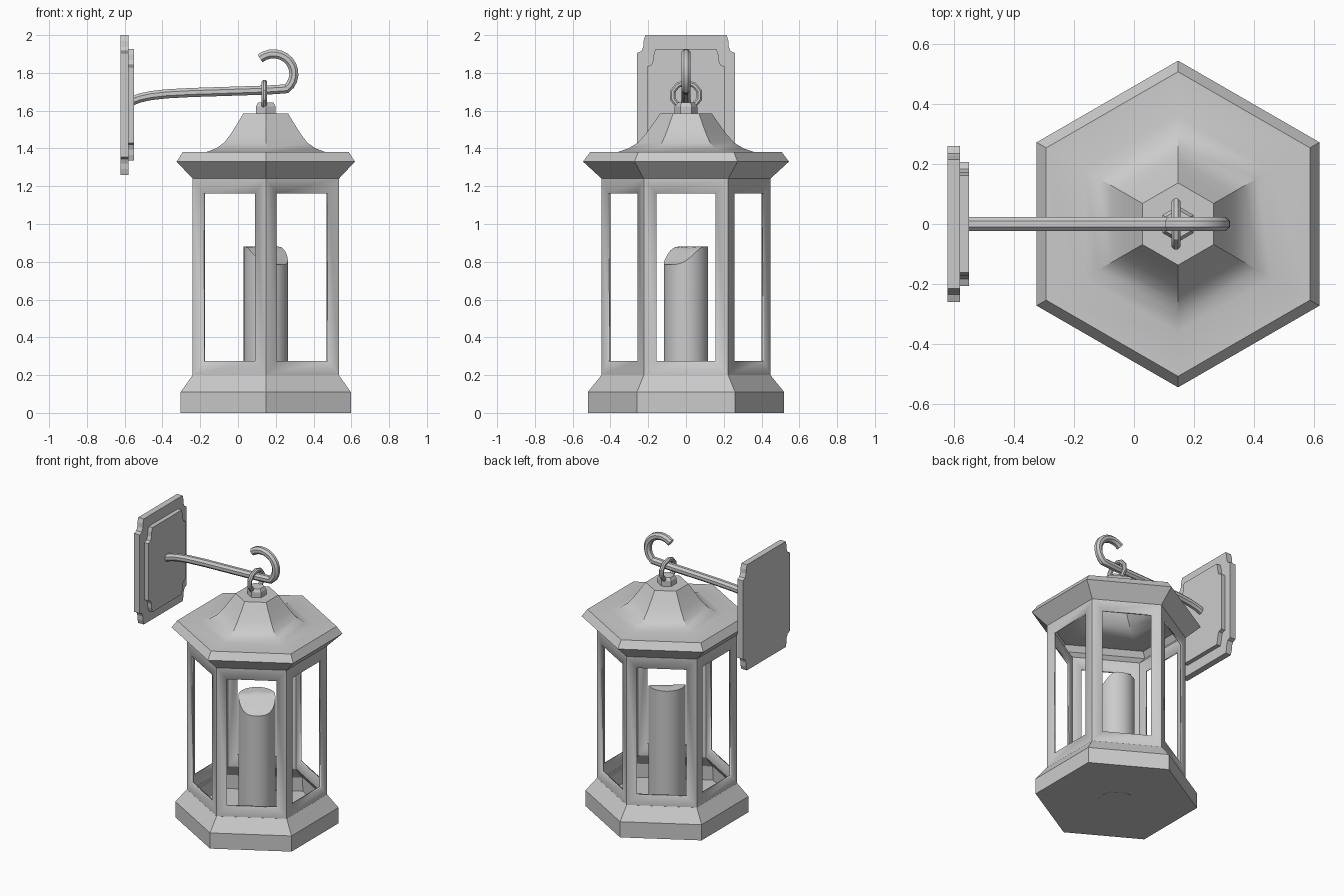
import bpy, bmesh, math
from mathutils import Vector

if "Cube" in bpy.data.objects:
    bpy.data.objects.remove(bpy.data.objects["Cube"])

CX = 0.147            # lantern axis
K = math.cos(math.pi / 6)


def finish(name, bm, smooth=None):
    bmesh.ops.recalc_face_normals(bm, faces=bm.faces[:])
    me = bpy.data.meshes.new(name)
    bm.to_mesh(me)
    bm.free()
    ob = bpy.data.objects.new(name, me)
    bpy.context.collection.objects.link(ob)
    if smooth:
        bpy.ops.object.select_all(action='DESELECT')
        ob.select_set(True)
        bpy.context.view_layer.objects.active = ob
        bpy.ops.object.shade_smooth_by_angle(angle=math.radians(smooth))
    return ob


def stack(bm, profile, n, start=math.pi / 2):
    """Closed stack of n-sided rings from (radius, z) points."""
    rings = []
    for r, z in profile:
        rings.append([bm.verts.new((CX + r * math.cos(start + i * math.tau / n),
                                    r * math.sin(start + i * math.tau / n), z))
                      for i in range(n)])
    for a, b in zip(rings, rings[1:]):
        for i in range(n):
            j = (i + 1) % n
            bm.faces.new((a[i], a[j], b[j], b[i]))
    bm.faces.new(rings[0][::-1])
    bm.faces.new(rings[-1])


def tube(name, pts, radius, sides, closed=False):
    """Sweep a round section along a path lying in a plane."""
    bm = bmesh.new()
    pts = [Vector(p) for p in pts]
    n = len(pts)
    normal = Vector((0, 1, 0)) if not closed else Vector((1, 0, 0))
    rings = []
    for i, p in enumerate(pts):
        a = pts[i - 1] if closed or i else p
        b = pts[(i + 1) % n] if closed or i < n - 1 else p
        side = (b - a).normalized().cross(normal)
        rings.append([bm.verts.new(p + radius * (side * math.cos(t) + normal * math.sin(t)))
                      for t in (math.tau * (k + 0.5) / sides for k in range(sides))])
    for i in range(n if closed else n - 1):
        a, b = rings[i], rings[(i + 1) % n]
        for k in range(sides):
            m = (k + 1) % sides
            bm.faces.new((a[k], a[m], b[m], b[k]))
    if not closed:
        bm.faces.new(rings[0])
        bm.faces.new(rings[-1])
    return finish(name, bm, 30)


# Lantern housing: hollow hexagonal shell with base, window walls and flared roof
bm = bmesh.new()
stack(bm, [(0.52, 0), (0.52, 0.11), (0.447, 0.2), (0.447, 1.24), (0.545, 1.33),
           (0.508, 1.38), (0.36, 1.382), (0.305, 1.4), (0.255, 1.43),
           (0.215, 1.475), (0.175, 1.53), (0.137, 1.585)], 6)
bmesh.ops.recalc_face_normals(bm, faces=bm.faces[:])
walls = [f for f in bm.faces if abs(f.calc_center_median().z - 0.72) < 0.01]
bmesh.ops.inset_individual(bm, faces=walls, thickness=0.066, use_even_offset=True)
for f in walls:
    for v in f.verts:
        v.co.z = 0.275 if v.co.z < 0.7 else 1.162
bmesh.ops.delete(bm, geom=walls, context='FACES')
housing = finish("lantern_housing", bm, 32)
shell = housing.modifiers.new("thickness", 'SOLIDIFY')
shell.thickness = 0.015
shell.offset = -1

# Hexagonal cap on the roof
bm = bmesh.new()
stack(bm, [(0.06, 1.575), (0.06, 1.622), (0.048, 1.642)], 6)
finish("roof_cap", bm)

# Candle with a melted, slanting top
bm = bmesh.new()
r = 0.117
stack(bm, [(r, -0.001), (r, 0.88), (r * 0.8, 0.88), (r * 0.55, 0.88), (r * 0.25, 0.88)], 40)
d = math.radians(-52)
for v in bm.verts:
    if v.co.z > 0.5:
        t = (v.co.x - CX) * math.cos(d) + v.co.y * math.sin(d)
        s = min(max((t + 0.03) / 0.147, 0), 1)
        v.co.z -= 0.095 * s * s * (3 - 2 * s)
finish("candle", bm, 35)

# Hanging ring
tube("hanging_ring", [(0.14, 0.074 * math.cos(a), 1.682 + 0.066 * math.sin(a))
                      for a in (math.tau * (i + 0.5) / 10 for i in range(10))],
     0.016, 8, closed=True)

# Arm ending in a curled hook
path = [(-0.57, 0, 1.648), (-0.52, 0, 1.667), (-0.46, 0, 1.68), (-0.38, 0, 1.689),
        (-0.25, 0, 1.696), (0.0, 0, 1.704), (0.15, 0, 1.709), (0.215, 0, 1.713)]
for deg in range(-50, 141, 15):
    a = math.radians(deg)
    path.append((0.187 + 0.109 * math.cos(a), 0, 1.796 + 0.105 * math.sin(a)))
tube("arm_hook", path, 0.026, 8)


def plate(name, x0, x1, half_w, z0, z1):
    """Flat wall plate with scooped corners."""
    zc, h = (z0 + z1) / 2, (z1 - z0) / 2
    corner = [(half_w, h - 0.095), (half_w - 0.024, h - 0.085), (half_w - 0.034, h - 0.06),
              (half_w - 0.036, h - 0.03), (half_w - 0.045, h)]
    outline = (corner + [(-y, z) for y, z in corner[::-1]]
               + [(-y, -z) for y, z in corner] + [(y, -z) for y, z in corner[::-1]])
    bm = bmesh.new()
    face = bm.faces.new([bm.verts.new((x0, y, zc + z)) for y, z in outline])
    ext = bmesh.ops.extrude_face_region(bm, geom=[face])
    bmesh.ops.translate(bm, vec=(x1 - x0, 0, 0),
                        verts=[g for g in ext['geom'] if isinstance(g, bmesh.types.BMVert)])
    finish(name, bm)


# Stepped wall mount
plate("wall_plate_back", -0.623, -0.58, 0.26, 1.26, 2.0)
plate("wall_plate_front", -0.581, -0.55, 0.207, 1.335, 1.927)
